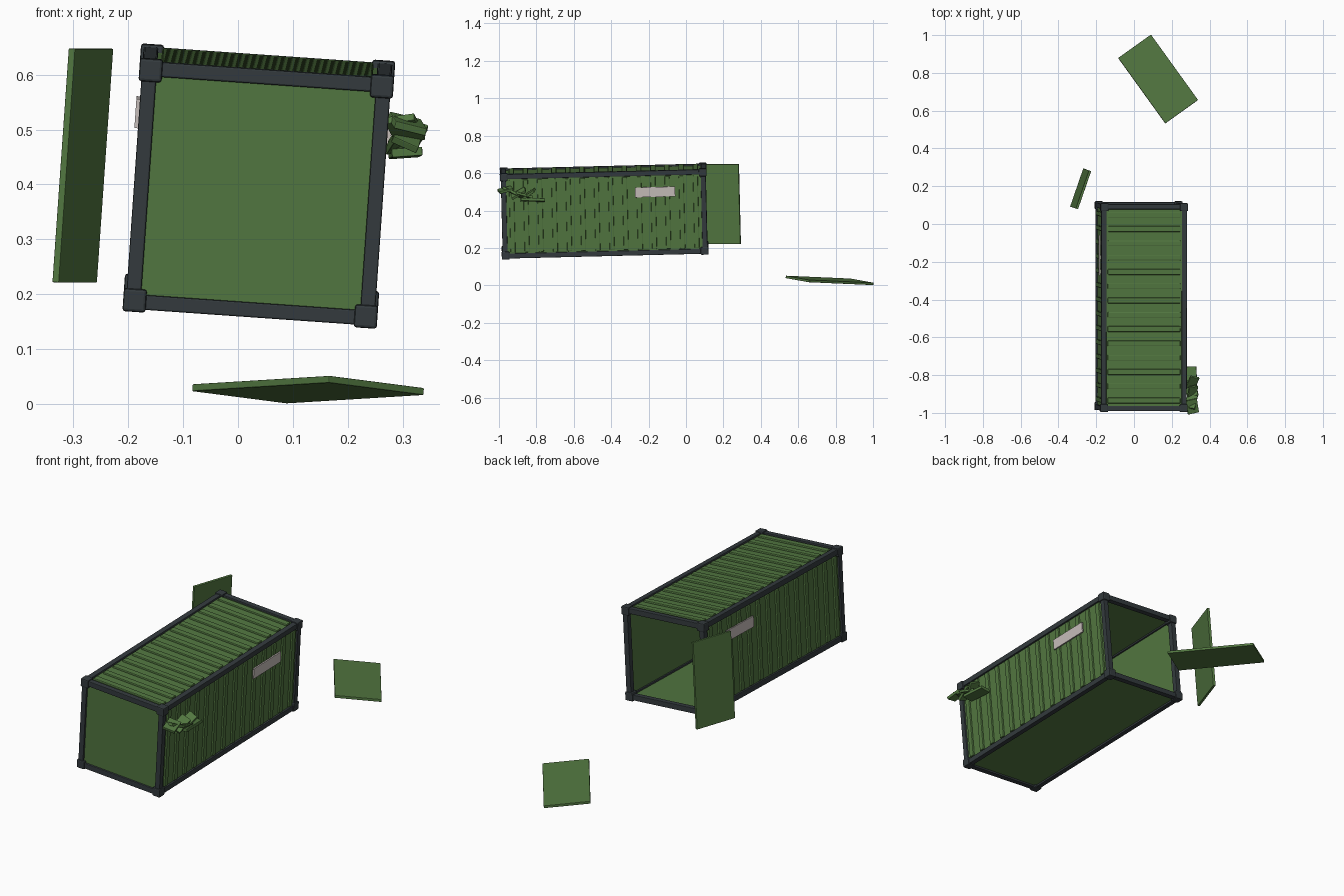
import bpy, bmesh, math
from mathutils import Matrix, Vector, Euler

if "Cube" in bpy.data.objects:
    bpy.data.objects.remove(bpy.data.objects["Cube"])


def material(name, rgb):
    m = bpy.data.materials.new(name)
    m.diffuse_color = (*rgb, 1)
    m.use_nodes = True
    m.node_tree.nodes["Principled BSDF"].inputs["Base Color"].default_value = m.diffuse_color
    return m


GREEN = material("container_green", (0.085, 0.185, 0.052))
DARK = material("frame_dark_grey", (0.034, 0.043, 0.048))
LABEL = material("label_pale_grey", (0.58, 0.52, 0.50))


def boxes(name, items, mat, matrix, bevel=0.0):
    """One object made of several boxes: (centre, size[, euler degrees])."""
    bm = bmesh.new()
    for it in items:
        rot = Euler([math.radians(a) for a in it[2]]).to_matrix().to_4x4() if len(it) > 2 else Matrix()
        m = Matrix.Translation(it[0]) @ rot @ Matrix.Diagonal((*it[1], 1))
        bmesh.ops.create_cube(bm, size=1, matrix=m)
    if bevel:
        bmesh.ops.bevel(bm, geom=bm.edges[:], offset=bevel, segments=2,
                        profile=0.5, affect='EDGES')
    me = bpy.data.meshes.new(name)
    bm.to_mesh(me)
    bm.free()
    me.materials.append(mat)
    ob = bpy.data.objects.new(name, me)
    bpy.context.collection.objects.link(ob)
    ob.matrix_world = matrix
    return ob


# Container pose: rolled 4 degrees, pitched 1.4 degrees
ROT = Matrix.Rotation(math.radians(4), 4, 'Y') @ Matrix.Rotation(math.radians(1.4), 4, 'X')
BODY = Matrix.Translation((0.038, -0.4375, 0.397)) @ ROT
W, L, H = 0.232, 0.553, 0.231      # half sizes
T = 0.01                           # panel thickness
IN = 0.014                         # panel inset from the outer hull
S = (-1, 1)

# Frame beams and corner blocks
B, C, G = 0.027, 0.042, 0.005
bx, by, bz = W - G - B / 2, L - G - B / 2, H - G - B / 2
boxes("frame_posts", [((i * bx, j * by, 0), (B, B, 2 * H - C)) for i in S for j in S], DARK, BODY, 0.003)
boxes("frame_cross_beams", [((0, j * by, k * bz), (2 * W - C, B, B)) for j in S for k in S], DARK, BODY, 0.003)
boxes("frame_long_rails", [((i * bx, 0, k * bz), (B, 2 * L - C, B)) for i in S for k in S], DARK, BODY, 0.003)
boxes("corner_blocks", [((i * (W - C / 2), j * (L - C / 2), k * (H - C / 2)), (C, C, C))
                        for i in S for j in S for k in S], DARK, BODY, 0.005)

# Panels (rear end stays open)
px, py, pz = W - IN - T / 2, L - IN - T / 2, H - IN - T / 2
boxes("side_panels", [((i * px, 0, 0), (T, 2 * L - 0.03, 2 * H - 0.03)) for i in S], GREEN, BODY)
boxes("roof_panel", [((0, 0, pz), (2 * W - 0.03, 2 * L - 0.03, T))], GREEN, BODY)
boxes("floor_panel", [((0, 0, -pz), (2 * W - 0.03, 2 * L - 0.03, T))], GREEN, BODY)
boxes("front_panel", [((0, -py, 0), (2 * W - 0.03, T, 2 * H - 0.03))], GREEN, BODY)

# Corrugation ribs on the roof and both sides
ys = [(n - 6.5) * 0.0757 for n in range(14)]
boxes("roof_ribs", [((0, y, H - IN), (0.386, 0.03, 0.018)) for y in ys], GREEN, BODY, 0.004)
boxes("side_ribs", [((i * (W - IN), y, 0), (0.018, 0.026, 0.39)) for i in S for y in ys], GREEN, BODY, 0.004)

# Pale label plates on both sides
boxes("side_labels", [((i * (W - 0.002), 0.275, 0.112), (0.007, 0.215, 0.053)) for i in S], LABEL, BODY)

# Torn metal at the front right top corner
boxes("torn_metal", [
    ((0.262, -0.525, 0.145), (0.060, 0.075, 0.014), (12, 10, 12)),
    ((0.258, -0.495, 0.135), (0.055, 0.090, 0.014), (-25, -12, -10)),
    ((0.264, -0.455, 0.125), (0.050, 0.085, 0.014), (30, 20, 5)),
    ((0.260, -0.430, 0.110), (0.060, 0.090, 0.014), (-18, -15, 14)),
    ((0.264, -0.400, 0.120), (0.050, 0.080, 0.014), (35, 14, -12)),
    ((0.262, -0.380, 0.088), (0.056, 0.130, 0.016), (-3, -8, 3)),
], GREEN, BODY, 0.002)

# Loose doors: one still upright beside the opening, one lying on the ground
door = [((0, 0, 0), (0.013, 0.214, 0.427))]
upright = Matrix.Translation((-0.2825, 0.186, 0.4345)) @ ROT @ Matrix.Rotation(math.radians(-19), 4, 'Z')
boxes("upright_door", door, GREEN, upright, 0.002)

u = Vector((0.245, -0.34, 0.015)).normalized()
v = Vector((-0.17, -0.122, 0.022))
v = (v - u * v.dot(u)).normalized()
n = v.cross(u)
if n.z < 0:
    n = -n
    v = -v
basis = Matrix((n, v, u)).transposed().to_4x4()
boxes("fallen_door", door, GREEN, Matrix.Translation((0.1275, 0.7675, 0.0265)) @ basis, 0.002)
